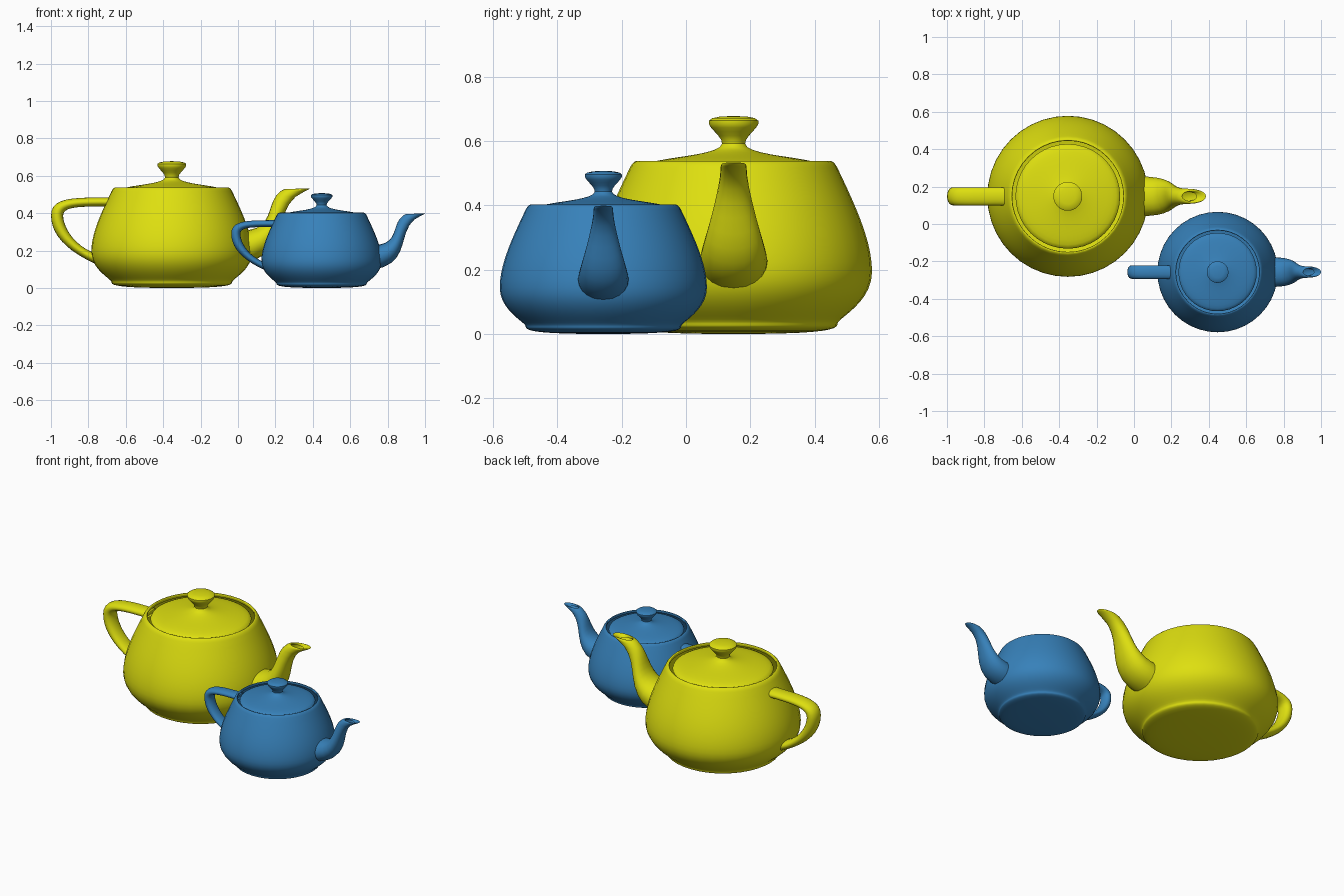
import bpy, bmesh
from math import cos, sin, tau, radians
from mathutils import Vector

if "Cube" in bpy.data.objects:
    bpy.data.objects.remove(bpy.data.objects["Cube"])

SIDES = 40   # segments around the body and lid
STEPS = 10   # segments along each curve


def bezier(points, t):
    a, b, c, d = [Vector(p) for p in points]
    u = 1 - t
    return a * u**3 + b * 3 * u * u * t + c * 3 * u * t * t + d * t**3


def chain(curves):
    """Sample several joined cubic curves into one point list."""
    pts = [Vector(curves[0][0])]
    for c in curves:
        pts += [bezier(c, i / STEPS) for i in range(1, STEPS + 1)]
    return pts


def skin(name, rings, mat, scale, place):
    """Bridge closed rings of equal size into a smooth object."""
    bm = bmesh.new()
    rows = [[bm.verts.new(Vector(p) * scale) for p in r] for r in rings]
    for a, b in zip(rows, rows[1:]):
        n = len(a)
        for i in range(n):
            j = (i + 1) % n
            bm.faces.new((a[i], a[j], b[j], b[i]))
    bmesh.ops.remove_doubles(bm, verts=bm.verts, dist=1e-5)
    bmesh.ops.recalc_face_normals(bm, faces=bm.faces)
    mesh = bpy.data.meshes.new(name)
    bm.to_mesh(mesh)
    bm.free()
    mesh.materials.append(mat)
    ob = bpy.data.objects.new(name, mesh)
    ob.location = place
    bpy.context.collection.objects.link(ob)
    bpy.ops.object.select_all(action='DESELECT')
    ob.select_set(True)
    bpy.context.view_layer.objects.active = ob
    bpy.ops.object.shade_smooth_by_angle(angle=radians(42))


def lathe(curves):
    return [[(r * cos(tau * k / SIDES), r * sin(tau * k / SIDES), z)
             for k in range(SIDES)] for r, z in chain(curves)]


def tube(upper, lower, widths):
    """Rings between an upper and a lower (x, z) edge, widened sideways in y."""
    rings = []
    for up, lo, w in zip(chain(upper), chain(lower), chain(widths)):
        def half(sign):
            ctrl = [(up.x, 0, up.y), (up.x, sign * w.x, up.y),
                    (lo.x, sign * w.x, lo.y), (lo.x, 0, lo.y)]
            return [bezier(ctrl, i / STEPS) for i in range(STEPS + 1)]
        rings.append(half(1) + half(-1)[-2:0:-1])
    return rings


# Profiles as (radius, height): rim, shoulder, belly, domed base
BODY = [[(1.4, 2.4), (1.3375, 2.53125), (1.4375, 2.53125), (1.5, 2.4)],
        [(1.5, 2.4), (1.75, 1.875), (2, 1.35), (2, .9)],
        [(2, .9), (2, .45), (1.5, .225), (1.5, .15)],
        [(1.5, .15), (1.5, .075), (1.425, 0), (0, 0)]]
# Knob, then lid plate
LID = [[(0, 3.15), (.8, 3.15), (0, 2.85), (.2, 2.7)],
       [(.2, 2.7), (.4, 2.55), (1.3, 2.55), (1.3, 2.4)]]
# Handle edges as (x, z)
HANDLE_OUT = [[(-1.5, 2.25), (-2.5, 2.25), (-3, 2.25), (-3, 1.8)],
              [(-3, 1.8), (-3, 1.35), (-2.65, .9375), (-1.9, .6)]]
HANDLE_IN = [[(-1.6, 2.025), (-2.3, 2.025), (-2.7, 2.025), (-2.7, 1.8)],
             [(-2.7, 1.8), (-2.7, 1.575), (-2.5, 1.125), (-2, .9)]]
# Spout edges, the second curve rolls over the lip into the opening
SPOUT_TOP = [[(1.7, 1.425), (2.6, 1.425), (2.3, 2.1), (2.7, 2.4)],
             [(2.7, 2.4), (2.8, 2.475), (2.9, 2.475), (2.8, 2.4)]]
SPOUT_LOW = [[(1.7, .6), (3.1, .825), (2.4, 2.025), (3.3, 2.4)],
             [(3.3, 2.4), (3.525, 2.49375), (3.45, 2.5125), (3.2, 2.4)]]


def width(*vals):
    return [[(v, 0) for v in vals[i:i + 4]] for i in range(0, len(vals), 4)]


def teapot(prefix, color, scale, place):
    mat = bpy.data.materials.new(prefix + "_glaze")
    mat.diffuse_color = color
    mat.use_nodes = True
    mat.node_tree.nodes["Principled BSDF"].inputs["Base Color"].default_value = mat.diffuse_color
    parts = {
        "body": lathe(BODY),
        "lid": lathe(LID),
        "handle": tube(HANDLE_OUT, HANDLE_IN, width(*[.3] * 8)),
        "spout": tube(SPOUT_TOP, SPOUT_LOW,
                      width(.66, .66, .25, .25, .25, .25, .15, .15)),
    }
    for part, rings in parts.items():
        skin(f"{prefix}_{part}", rings, mat, scale, place)


teapot("large_pot", (.73, .74, .005, 1), .2152, (-.354, .148, 0))
teapot("small_pot", (.038, .22, .49, 1), .161, (.447, -.257, 0))
